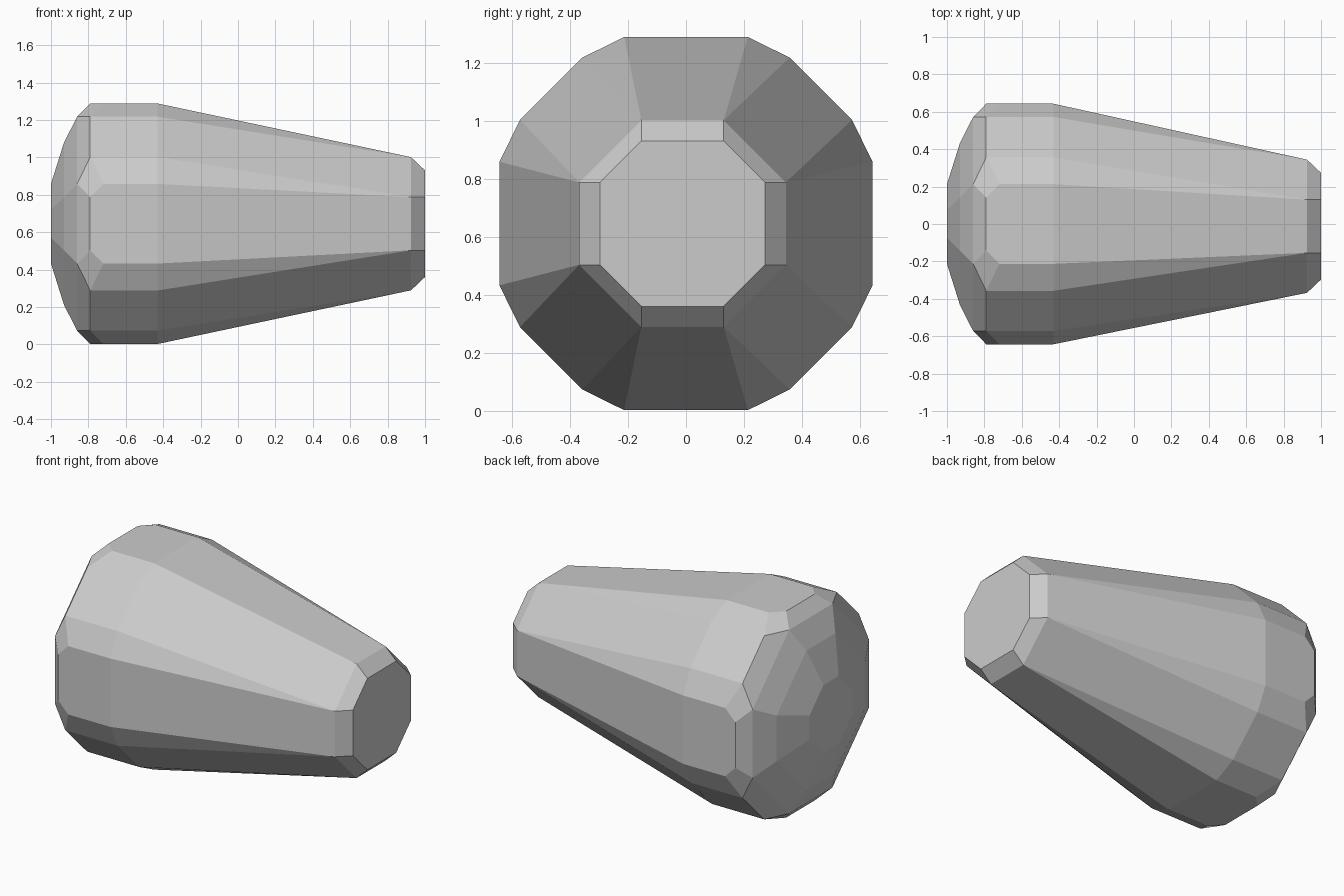
import bpy, bmesh
from mathutils import Vector

if "Cube" in bpy.data.objects:
    bpy.data.objects.remove(bpy.data.objects["Cube"])

CZ = 0.645          # height of the long axis
TIP_SHIFT = -0.012  # narrow end sits slightly off axis

# Corner points (x, outward, sideways) for one quarter of the body
C = (1.0, .285, .142)      # narrow end face
E = (.925, .356, .142)     # narrow end bevel
P1 = (-.43, .643, .213)    # shoulder, flat panel corner
Q1 = (-.43, .572, .357)    # shoulder, diagonal panel corner
P2 = (-.72, .643, .213)    # wide end of flat panel
A = (-.79, .643, .142)
Q2 = (-.79, .572, .357)    # wide end of diagonal panel
B = (-.86, .572, .213)     # dome rim
D = (-.93, .435, .142)     # dome middle
F = (-1.0, .213, .075)     # dome top


def neg(p):
    return (p[0], p[1], -p[2])


def swap(p):
    return (p[0], p[2], p[1])


def place(p, k):
    x, u, v = p
    for _ in range(k):
        u, v = -v, u
    return Vector((x, u + (TIP_SHIFT if x > .9 else 0), v + CZ))


bm = bmesh.new()


def face(points, k):
    bm.faces.new([bm.verts.new(place(p, k)) for p in points])


for k in range(4):
    # flat and diagonal bands of panels from tip to dome
    for a, b in ((C, E), (E, P1), (A, B), (B, D), (D, F)):
        face([neg(a), a, b, neg(b)], k)
    for a, b in ((C, E), (E, Q1), (Q1, Q2), (Q2, B), (B, D), (D, F)):
        face([a, swap(a), swap(b), b], k)
    # straight flat panel with clipped corners
    face([neg(P1), P1, P2, A, neg(A), neg(P2)], k)
    # bevel strips on both sides of the diagonal panel
    for f in (lambda p: p, swap):
        for pts in ((E, P1, Q1), (P1, Q1, Q2, P2), (A, P2, Q2, B)):
            face([f(p) for p in pts], k)

# end caps
for p in (C, F):
    ring = []
    for k in range(4):
        ring += [place(p, k), place(swap(p), k)]
    bm.faces.new([bm.verts.new(co) for co in ring])

bmesh.ops.remove_doubles(bm, verts=bm.verts, dist=.0005)
bmesh.ops.recalc_face_normals(bm, faces=bm.faces)
mesh = bpy.data.meshes.new("tapered_body")
bm.to_mesh(mesh)
bm.free()

grey = bpy.data.materials.new("light_grey")
grey.diffuse_color = (.6, .6, .6, 1)
grey.use_nodes = True
grey.node_tree.nodes["Principled BSDF"].inputs["Base Color"].default_value = grey.diffuse_color
mesh.materials.append(grey)
body = bpy.data.objects.new("tapered_body", mesh)
bpy.context.collection.objects.link(body)
